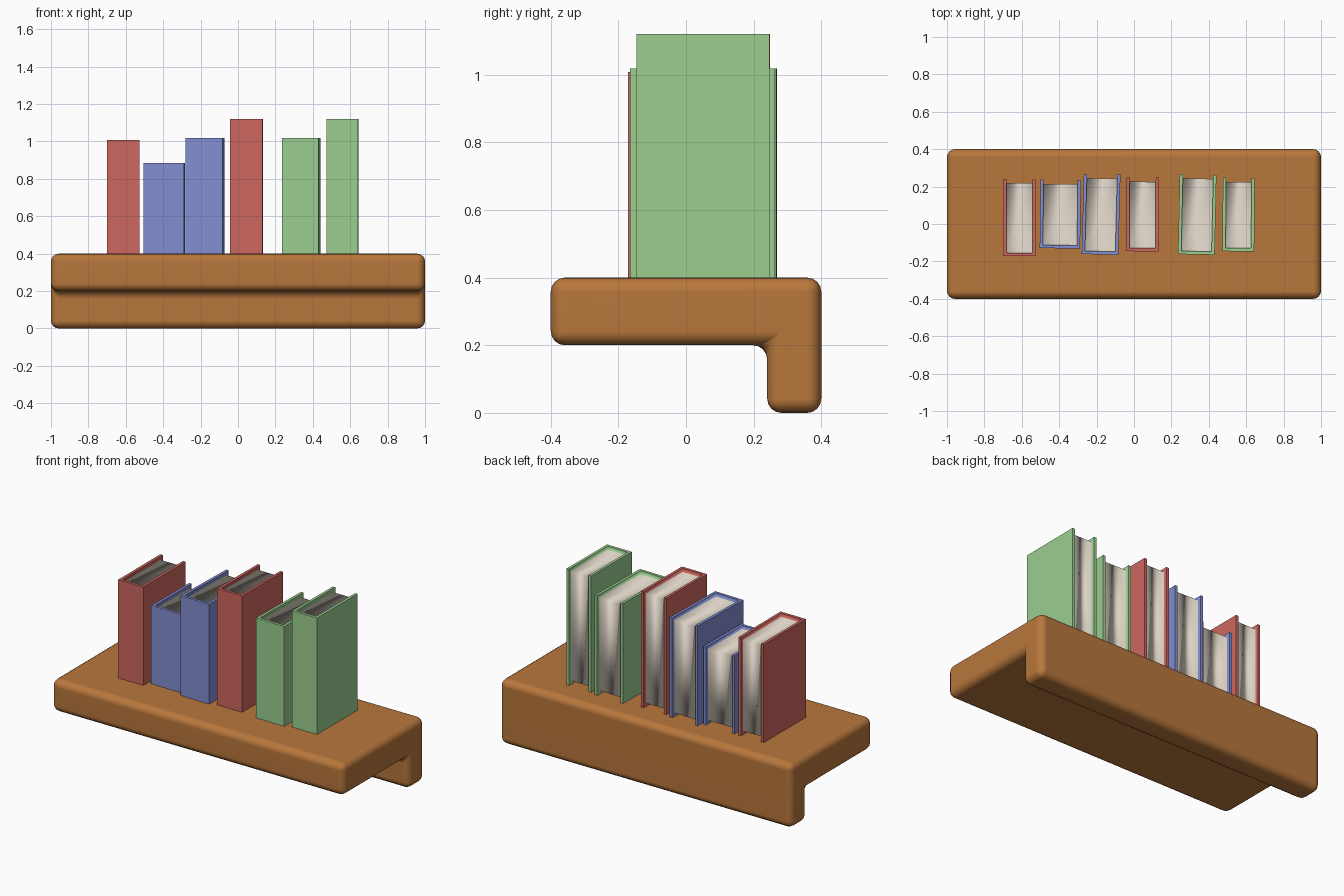
import bpy, bmesh, math
from mathutils import Matrix

if "Cube" in bpy.data.objects:
    bpy.data.objects.remove(bpy.data.objects["Cube"])


def material(name, rgb):
    m = bpy.data.materials.new(name)
    m.diffuse_color = (*rgb, 1)
    m.use_nodes = True
    m.node_tree.nodes["Principled BSDF"].inputs["Base Color"].default_value = m.diffuse_color
    return m


WOOD = material("wood brown", (0.48, 0.185, 0.045))
RED = material("cover red", (0.62, 0.135, 0.115))
BLUE = material("cover blue", (0.225, 0.27, 0.64))
GREEN = material("cover green", (0.33, 0.62, 0.28))
PAPER = material("page cream", (0.72, 0.65, 0.56))


def add_object(name, bm, mats):
    me = bpy.data.meshes.new(name)
    bm.to_mesh(me)
    bm.free()
    ob = bpy.data.objects.new(name, me)
    bpy.context.collection.objects.link(ob)
    for m in mats:
        me.materials.append(m)
    return ob


# L-shaped shelf: extruded side profile (y, z) with rounded edges
profile = [(-0.4, 0.2), (0.24, 0.2), (0.24, 0), (0.4, 0), (0.4, 0.4), (-0.4, 0.4)]
bm = bmesh.new()
side = bm.faces.new([bm.verts.new((-1, y, z)) for y, z in profile])
ext = bmesh.ops.extrude_face_region(bm, geom=[side], use_keep_orig=True)
for v in ext["geom"]:
    if isinstance(v, bmesh.types.BMVert):
        v.co.x = 1
bmesh.ops.recalc_face_normals(bm, faces=bm.faces[:])
shelf = add_object("shelf", bm, [WOOD])
bev = shelf.modifiers.new("rounded edges", "BEVEL")
bev.width = 0.042
bev.segments = 4
bev.limit_method = "ANGLE"
for p in shelf.data.polygons:
    p.use_smooth = True
shelf.modifiers.new("face shading", "WEIGHTED_NORMAL")


def book(name, cover, x0, x1, y0, y1, top, turn):
    """Closed box; top, back and bottom are inset and sunk to form the pages."""
    thick, sink, base = 0.017, 0.022, 0.4
    w, d, h = (x1 - x0) / 2, (y1 - y0) / 2, (top - base) / 2
    bm = bmesh.new()
    bmesh.ops.create_cube(bm, size=2, matrix=Matrix.Diagonal((w, d, h, 1)))
    bm.normal_update()
    pages = [f for f in bm.faces if abs(f.normal.z) > 0.5 or f.normal.y > 0.5]
    # cover rim
    bmesh.ops.inset_region(bm, faces=pages, thickness=thick, use_even_offset=True)
    # inner walls of the cover
    walls = bmesh.ops.inset_region(bm, faces=pages, thickness=0, depth=0)["faces"]
    for v in {v for f in pages for v in f.verts}:
        if v.co.y > d - 1e-4:
            v.co.y -= sink
        v.co.z -= math.copysign(sink, v.co.z)
    for f in pages:
        f.material_index = 1
    for f in pages + walls:
        f.smooth = True
    bm.normal_update()
    ob = add_object(name, bm, [cover, PAPER])
    ob.location = ((x0 + x1) / 2, (y0 + y1) / 2, base + h)
    ob.rotation_euler.z = math.radians(turn)


# Row of books: name, colour, x range, y range, top height, turn
book("book_1", RED, -0.70, -0.527, -0.172, 0.240, 1.008, 0)
book("book_2", BLUE, -0.502, -0.286, -0.130, 0.236, 0.885, -0.7)
book("book_3", BLUE, -0.274, -0.078, -0.163, 0.266, 1.018, -1.5)
book("book_4", RED, -0.041, 0.132, -0.146, 0.248, 1.12, -0.4)
book("book_5", GREEN, 0.240, 0.436, -0.163, 0.265, 1.018, -1.3)
book("book_6", GREEN, 0.474, 0.644, -0.146, 0.247, 1.12, -0.4)
